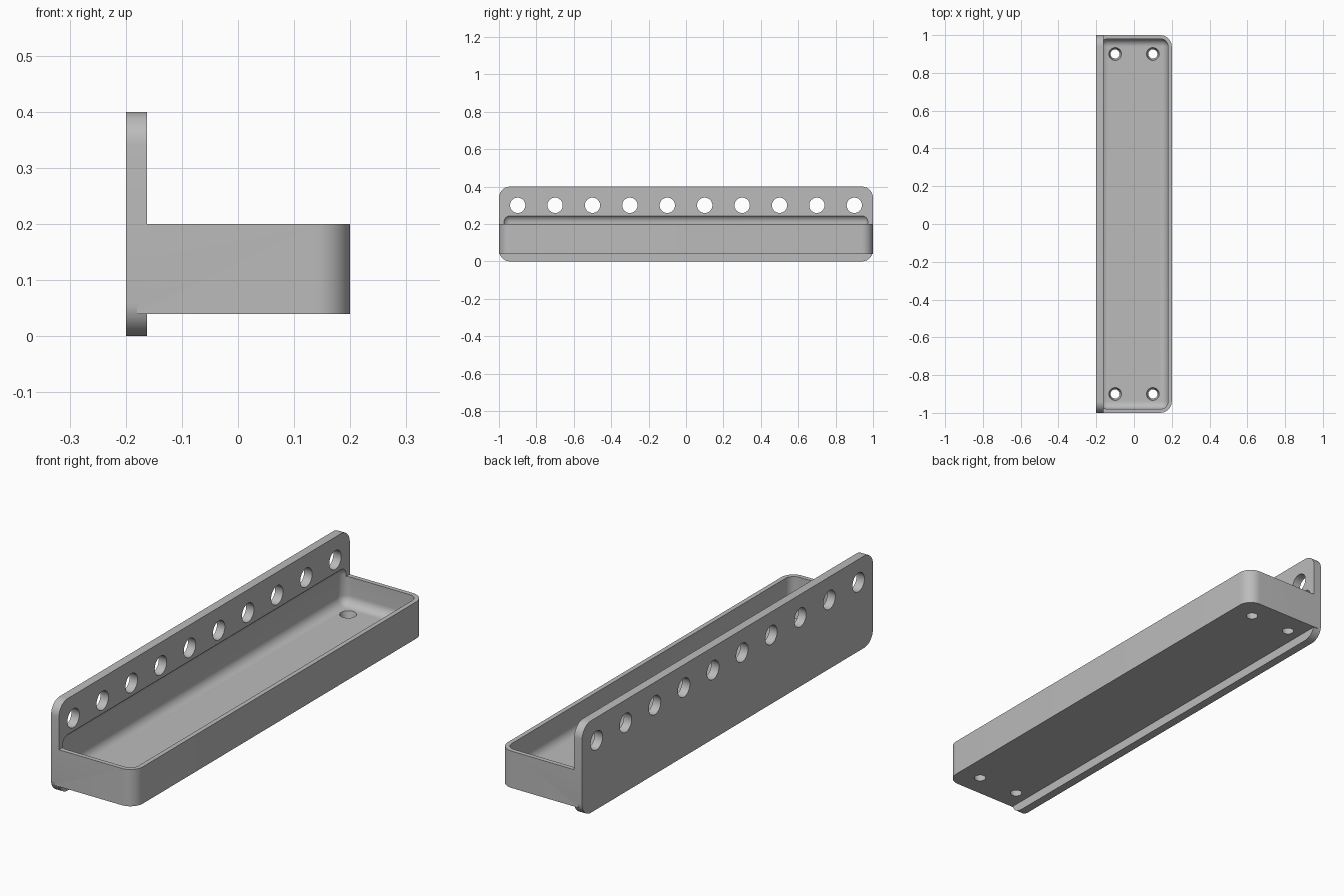
import bpy, bmesh, math
from mathutils import Matrix, Vector

cube = bpy.data.objects.get("Cube")
if cube:
    bpy.data.objects.remove(cube, do_unlink=True)

grey = bpy.data.materials.new("plain grey")
grey.use_nodes = True
grey.diffuse_color = (0.5, 0.5, 0.5, 1)
grey.node_tree.nodes["Principled BSDF"].inputs["Base Color"].default_value = (0.5, 0.5, 0.5, 1)


def make_object(name, bm):
    bmesh.ops.recalc_face_normals(bm, faces=bm.faces)
    mesh = bpy.data.meshes.new(name)
    bm.to_mesh(mesh)
    bm.free()
    mesh.materials.append(grey)
    obj = bpy.data.objects.new(name, mesh)
    bpy.context.collection.objects.link(obj)
    return obj


def rounded_box(name, low, high, radius, pick):
    """Box between two corners, rounding the edges chosen by pick(midpoint, direction)."""
    low, high = Vector(low), Vector(high)
    bm = bmesh.new()
    bmesh.ops.create_cube(bm, size=1)
    for v in bm.verts:
        v.co = (low + high) / 2 + v.co * (high - low)
    edges = []
    for e in bm.edges:
        a, b = (v.co for v in e.verts)
        if pick((a + b) / 2, (b - a).normalized()):
            edges.append(e)
    bmesh.ops.bevel(bm, geom=edges, offset=radius, segments=10, profile=0.5, affect='EDGES')
    return make_object(name, bm)


def hole_cutter(name, centres, r_low, r_high, depth, turn):
    """One cutter mesh holding a cone or cylinder at every centre."""
    bm = bmesh.new()
    for c in centres:
        bmesh.ops.create_cone(bm, cap_ends=True, segments=32, radius1=r_low, radius2=r_high,
                              depth=depth, matrix=Matrix.Translation(c) @ turn)
    return make_object(name, bm)


def combine(target, tool, operation):
    """Apply a boolean and discard the tool."""
    mod = target.modifiers.new(operation.title(), 'BOOLEAN')
    mod.operation = operation
    mod.solver = 'EXACT'
    mod.object = tool
    tool.hide_render = True
    graph = bpy.context.evaluated_depsgraph_get()
    target.data = bpy.data.meshes.new_from_object(target.evaluated_get(graph))
    target.modifiers.clear()
    bpy.data.objects.remove(tool, do_unlink=True)


# Upright back plate with four rounded corners
shelf = rounded_box("tray_shelf", (-0.2, -1, 0), (-0.162, 1, 0.4), 0.06,
                    lambda m, d: abs(d.x) > 0.9)

# Tray block, rounded on its two outer vertical corners
block = rounded_box("tray_block", (-0.18, -0.9995, 0.04), (0.2, 0.9995, 0.2), 0.06,
                    lambda m, d: abs(d.z) > 0.9 and m.x > 0)
combine(shelf, block, 'UNION')

# Hollow with soft edges, which also scoops slightly into the plate
hollow = rounded_box("tray_hollow", (-0.18, -0.98, 0.08), (0.18, 0.98, 0.25), 0.04,
                     lambda m, d: True)
combine(shelf, hollow, 'DIFFERENCE')

# Row of ten holes through the plate
row = [Vector((-0.18, -0.9 + 0.2 * i, 0.3)) for i in range(10)]
combine(shelf, hole_cutter("plate_holes", row, 0.041, 0.041, 0.1,
                           Matrix.Rotation(math.pi / 2, 4, 'Y')), 'DIFFERENCE')

# Four tapered holes through the tray floor
corners = [Vector((x, y, 0.06)) for x in (-0.1, 0.1) for y in (-0.9, 0.9)]
combine(shelf, hole_cutter("floor_holes", corners, 0.023, 0.035, 0.05,
                           Matrix.Identity(4)), 'DIFFERENCE')

# Smooth shading with crisp edges
bpy.ops.object.select_all(action='DESELECT')
shelf.select_set(True)
bpy.context.view_layer.objects.active = shelf
bpy.ops.object.shade_smooth_by_angle(angle=math.radians(30))
